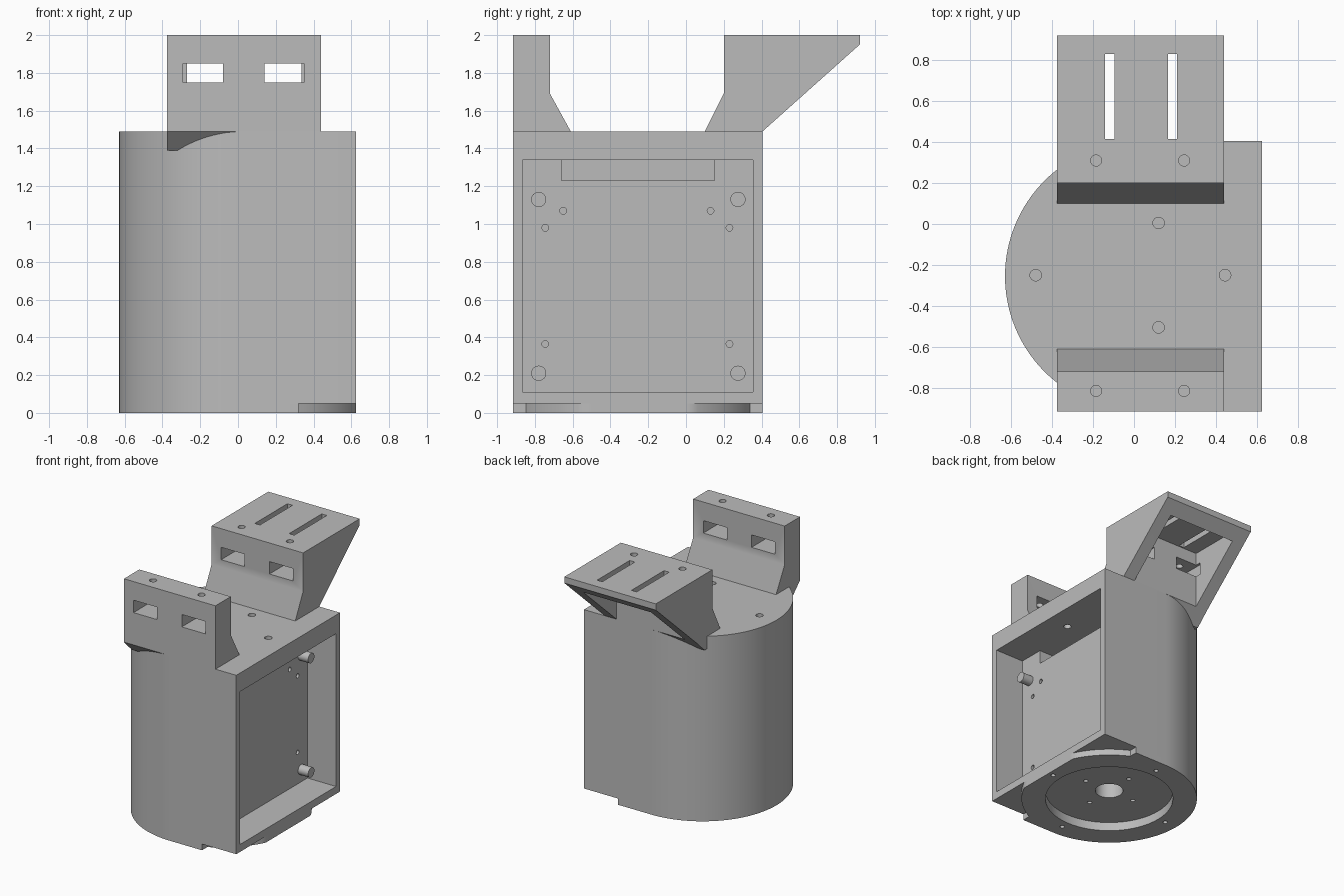
import bpy, bmesh
from math import sin, cos, pi, radians, acos
from mathutils import Matrix

if "Cube" in bpy.data.objects:
    bpy.data.objects.remove(bpy.data.objects["Cube"])

grey = bpy.data.materials.new("plain grey")
grey.use_nodes = True
grey.diffuse_color = (0.5, 0.5, 0.5, 1)
grey.node_tree.nodes["Principled BSDF"].inputs["Base Color"].default_value = (0.5, 0.5, 0.5, 1)

CX, CY, R = 0.03, -0.255, 0.66      # axis and radius of the round housing
FRONT, BACK, SIDE = CY - R, CY + R, 0.625
TOP, STEP = 1.49, 0.05
X0, X1 = -0.375, 0.44               # width of both brackets


def finish(name, bm):
    bmesh.ops.recalc_face_normals(bm, faces=bm.faces)
    mesh = bpy.data.meshes.new(name)
    bm.to_mesh(mesh)
    bm.free()
    mesh.materials.append(grey)
    obj = bpy.data.objects.new(name, mesh)
    bpy.context.collection.objects.link(obj)
    return obj


def prism(name, points, start, end, axis="z"):
    """Extrude an (x, y) outline along z, or a (y, z) outline along x."""
    bm = bmesh.new()
    place = (lambda p: (p[0], p[1], start)) if axis == "z" else (lambda p: (start, p[0], p[1]))
    face = bm.faces.new([bm.verts.new(place(p)) for p in points])
    moved = bmesh.ops.extrude_face_region(bm, geom=[face])["geom"]
    shift = (0, 0, end - start) if axis == "z" else (end - start, 0, 0)
    bmesh.ops.translate(bm, vec=shift, verts=[v for v in moved if isinstance(v, bmesh.types.BMVert)])
    return finish(name, bm)


def box(x0, x1, y0, y1, z0, z1):
    return prism("block", [(x0, y0), (x1, y0), (x1, y1), (x0, y1)], z0, z1)


def rod(x, y, z0, z1, r, sides=24):
    ring = [(x + r * cos(2 * pi * i / sides), y + r * sin(2 * pi * i / sides)) for i in range(sides)]
    return prism("rod", ring, z0, z1)


def rod_x(y, z, x0, x1, r, sides=24):
    ring = [(y + r * cos(2 * pi * i / sides), z + r * sin(2 * pi * i / sides)) for i in range(sides)]
    return prism("rod", ring, x0, x1, "x")


def cut(obj, cutters):
    bpy.context.view_layer.objects.active = obj
    for cutter in cutters:
        mod = obj.modifiers.new("cut", "BOOLEAN")
        mod.operation, mod.solver, mod.object = "DIFFERENCE", "EXACT", cutter
        bpy.ops.object.modifier_apply(modifier=mod.name)
        bpy.data.objects.remove(cutter)


def arc(a0, a1, n):
    angles = [a0 + (a1 - a0) * i / n for i in range(n + 1)]
    return [(CX + R * cos(a), CY + R * sin(a)) for a in angles]


# Housing: half round on the left, square on the right
housing = prism("housing", arc(pi / 2, 3 * pi / 2, 64) + [(SIDE, FRONT), (SIDE, BACK)], STEP, TOP)

# Base plate: follows the housing to a step, then the trimmed disc
step_x = 0.32
a = acos((step_x - CX) / R)
disc_edge = [(min(x, SIDE), y) for x, y in arc(-a, a, 40)]
base_plate = prism("base_plate",
                   arc(pi / 2, 3 * pi / 2, 64) + [(step_x, FRONT)] + disc_edge + [(step_x, BACK)],
                   0, STEP)


def base_cutters():
    parts = [rod(CX, CY, -0.1, 0.07, 0.48, 64), rod(CX, CY, -0.1, 0.4, 0.105, 32)]
    for i in range(4):
        t = i * pi / 2
        parts.append(rod(CX + 0.23 * cos(t), CY + 0.23 * sin(t), -0.1, 0.1, 0.018, 12))
        parts.append(rod(CX + 0.55 * cos(t), CY + 0.55 * sin(t), -0.1, 0.09, 0.018, 12))
    return parts


cut(base_plate, base_cutters())

# Side compartment with cable slot and screw holes, plus holes in the lid
panel_x = 0.37
screws = [(-0.745, 0.98), (-0.65, 1.07), (-0.745, 0.365), (0.23, 0.98), (0.13, 1.07), (0.23, 0.365)]
cut(housing, base_cutters()
    + [box(panel_x, 0.8, -0.865, 0.355, 0.11, 1.34), box(0.2, 0.4, -0.66, 0.15, 1.23, 1.34)]
    + [rod_x(y, z, 0.27, 0.4, 0.018, 12) for y, z in screws]
    + [rod(x, y, 1.25, 1.6, 0.028)
       for x, y in [(-0.48, -0.25), (0.445, -0.25), (0.12, 0.005), (0.12, -0.505)]])

# Round standoffs on the compartment panel
for name, y, z in [("front_lower", -0.78, 0.21), ("front_upper", -0.78, 1.13),
                   ("back_lower", 0.275, 0.21), ("back_upper", 0.275, 1.13)]:
    rod_x(y, z, panel_x - 0.01, panel_x + 0.09, 0.04).name = name + "_standoff"


def bracket_cutters(y0, y1, hole_y):
    """Two windows and the screw holes dropping into them."""
    parts = []
    for x in (-0.185, 0.245):
        parts += [box(x - 0.105, x + 0.105, y0, y1, 1.75, 1.85), rod(x, hole_y, 1.8, 2.1, 0.027)]
    return parts


# Front bracket with a chamfered underside where it overhangs the housing
front_bracket = prism("front_bracket",
                      [(FRONT, 2), (-0.72, 2), (-0.72, 1.69), (-0.61, TOP), (-0.61, 1.39),
                       (FRONT + 0.1, 1.39), (FRONT, TOP)], X0, X1, "x")
cut(front_bracket, bracket_cutters(-1, -0.6, -0.815))

# Back bracket: sloped cantilever, hollow from below, with two slots in the top
back_bracket = prism("back_bracket",
                     [(0.2, 2), (0.92, 2), (0.92, 1.95), (BACK, TOP), (0.3, 1.39), (0.1, 1.39),
                      (0.1, TOP), (0.2, 1.69)], X0, X1, "x")
cut(back_bracket,
    [prism("pocket", [(0.405, 1.95), (0.83, 1.95), (0.83, 1.7), (0.405, 1.56 - 0.2)],
           X0 + 0.105, X1 - 0.105, "x")]
    + bracket_cutters(0.1, 0.45, 0.31)
    + [box(x - 0.023, x + 0.023, 0.415, 0.83, 1.85, 2.1) for x in (-0.118, 0.188)])

# Smooth the curved walls, keep edges crisp
for obj in bpy.context.scene.objects:
    if obj.type == "MESH":
        bpy.ops.object.select_all(action="DESELECT")
        obj.select_set(True)
        bpy.context.view_layer.objects.active = obj
        bpy.ops.object.shade_smooth_by_angle(angle=radians(31))
